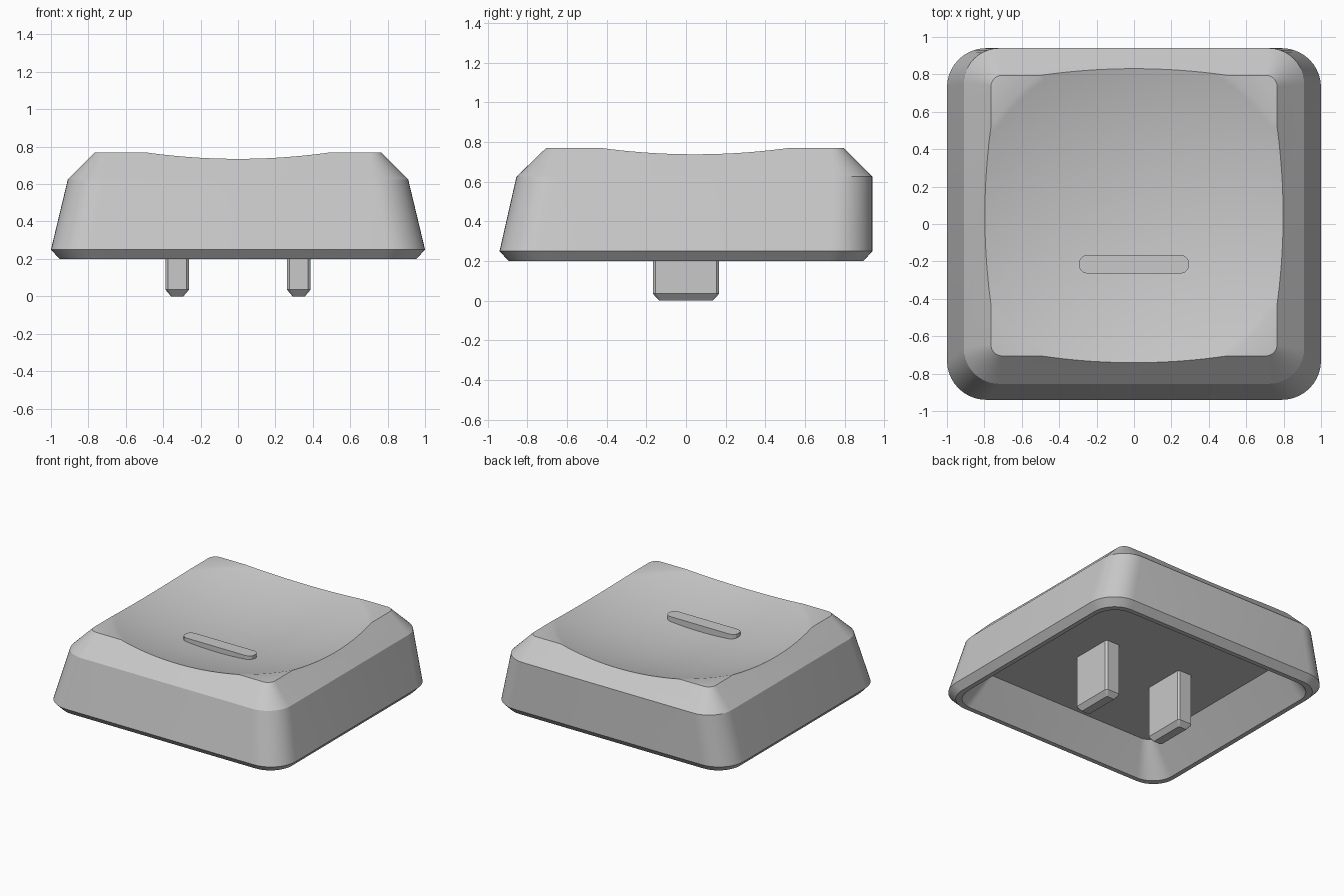
import bpy, bmesh
from math import pi, sin, cos, sqrt, radians

cube = bpy.data.objects.get("Cube")
if cube:
    bpy.data.objects.remove(cube)

grey = bpy.data.materials.new("light grey plastic")
grey.use_nodes = True
colour = (0.58, 0.58, 0.58, 1)
grey.diffuse_color = colour
grey.node_tree.nodes["Principled BSDF"].inputs["Base Color"].default_value = colour


def rounded_rect(half_x, y0, y1, z, radius, steps, cx=0):
    """Rounded rectangle outline as a list of points, counter-clockwise."""
    centres = [(half_x - radius, y1 - radius), (radius - half_x, y1 - radius),
               (radius - half_x, y0 + radius), (half_x - radius, y0 + radius)]
    points = []
    for corner, (x, y) in enumerate(centres):
        for i in range(steps + 1):
            a = (corner + i / steps) * pi / 2
            points.append((cx + x + radius * cos(a), y + radius * sin(a), z))
    return points


def loft(name, outlines):
    """Closed solid skinned through outlines of equal point count."""
    bm = bmesh.new()
    rings = [[bm.verts.new(p) for p in o] for o in outlines]
    for a, b in zip(rings, rings[1:]):
        for i in range(len(a)):
            j = (i + 1) % len(a)
            bm.faces.new((a[i], a[j], b[j], b[i]))
    bm.faces.new(rings[0])
    bm.faces.new(rings[-1])
    bmesh.ops.recalc_face_normals(bm, faces=bm.faces)
    mesh = bpy.data.meshes.new(name)
    bm.to_mesh(mesh)
    bm.free()
    mesh.materials.append(grey)
    obj = bpy.data.objects.new(name, mesh)
    bpy.context.collection.objects.link(obj)
    return obj


def activate(obj):
    bpy.ops.object.select_all(action='DESELECT')
    obj.select_set(True)
    bpy.context.view_layer.objects.active = obj


# Hollow cap: ceiling, inner rim, outer rim, skirt edge, shoulder, top
sections = [
    (0.74, -0.72, 0.76, 0.425, 0.07),
    (0.92, -0.86, 0.86, 0.20, 0.17),
    (0.955, -0.895, 0.895, 0.20, 0.18),
    (1.0, -0.94, 0.94, 0.25, 0.21),
    (0.91, -0.855, 0.94, 0.625, 0.19),
    (0.765, -0.705, 0.795, 0.77, 0.06),
]
cap = loft("key_cap", [rounded_rect(*s, 10) for s in sections])

# Shallow spherical bowl that scoops out the finger dish
R, bowl_y, bowl_z, n = 2.85, 0.045, 0.624, 96
bowl = []
for k in range(1, 25):
    rho = 1.3 * k / 24
    z = bowl_z + R - sqrt(R * R - rho * rho)
    bowl.append([(rho * cos(2 * pi * i / n), bowl_y + rho * sin(2 * pi * i / n), z)
                 for i in range(n)])
cutter = loft("dish_cutter", bowl)
cutter.hide_render = True

dish = cap.modifiers.new("dish", 'BOOLEAN')
dish.operation = 'DIFFERENCE'
dish.solver = 'EXACT'
dish.object = cutter
activate(cap)
bpy.ops.object.modifier_apply(modifier="dish")
bpy.data.objects.remove(cutter)
bpy.ops.object.shade_smooth_by_angle(angle=radians(25))

# Raised touch bar on the dish
loft("touch_bar", [rounded_rect(0.295, -0.265, -0.165, z, 0.045, 3) for z in (0.6, 0.68)])

# Two chamfered mounting prongs below
for side, cx in (("left", 0.325), ("right", -0.325)):
    loft(side + "_prong", [
        rounded_rect(0.033, -0.135, 0.135, 0, 0.006, 1, cx),
        rounded_rect(0.063, -0.167, 0.167, 0.035, 0.014, 1, cx),
        rounded_rect(0.063, -0.167, 0.167, 0.45, 0.014, 1, cx),
    ])
